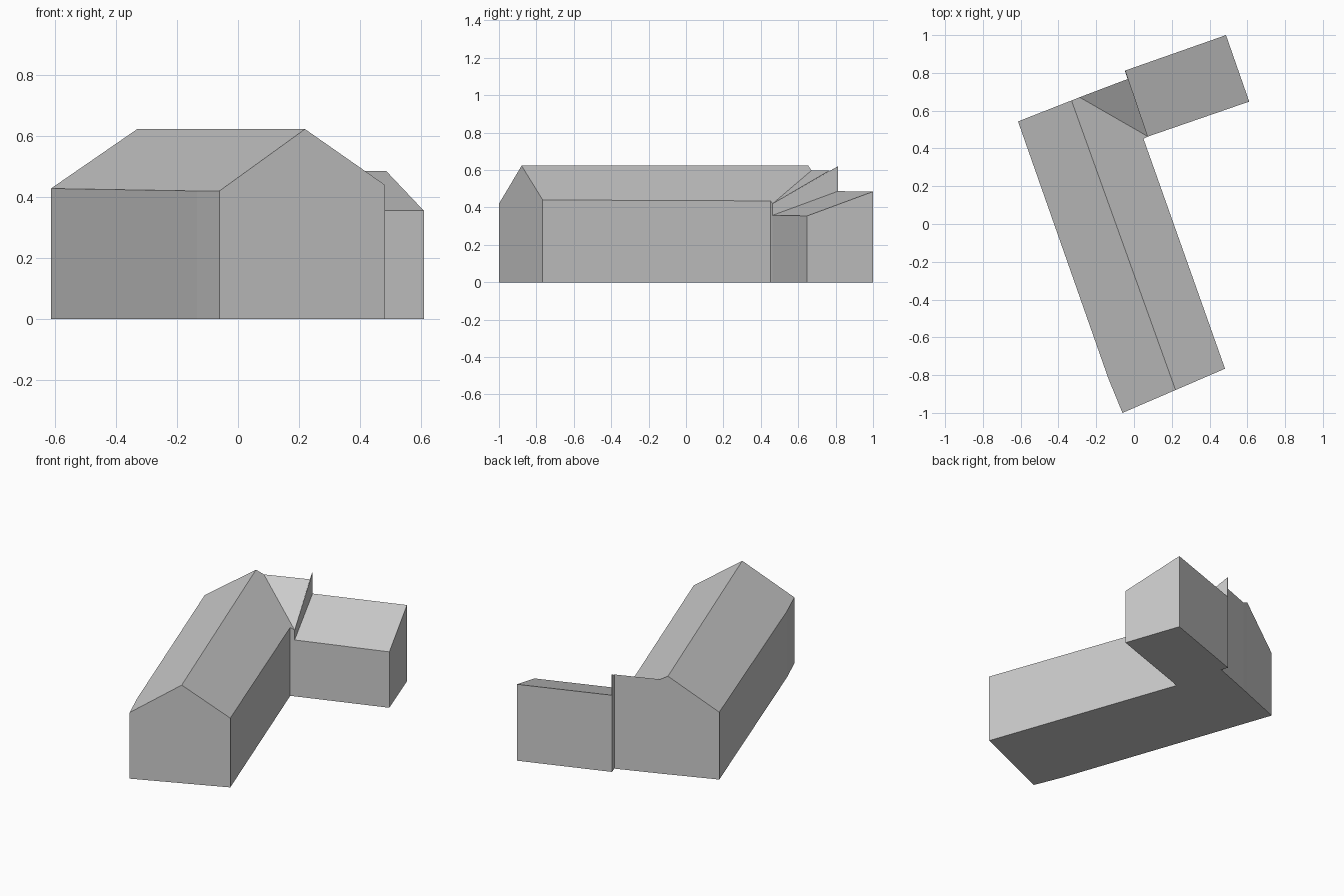
import bpy
import bmesh
import math
from mathutils import Vector

old = bpy.data.objects.get("Cube")
if old:
    bpy.data.objects.remove(old, do_unlink=True)

# One plain grey for the whole building
grey = bpy.data.materials.new("plain grey")
grey.use_nodes = True
colour = (0.6, 0.6, 0.6, 1)
grey.diffuse_color = colour
grey.node_tree.nodes["Principled BSDF"].inputs["Base Color"].default_value = colour


def building(name, corners, roofs):
    """Walls rise from the ground outline to each corner's height; roofs join the tops."""
    bm = bmesh.new()
    keys = list(corners)
    top = {k: bm.verts.new(corners[k]) for k in keys}
    base = {k: bm.verts.new((corners[k][0], corners[k][1], 0)) for k in keys}
    for a, b in zip(keys, keys[1:] + keys[:1]):
        bm.faces.new((base[a], base[b], top[b], top[a]))
    bm.faces.new([base[k] for k in reversed(keys)])
    for roof in roofs:
        bm.faces.new([top[k] for k in roof])
    # Merge the gable halves into single flat faces
    bmesh.ops.dissolve_limit(bm, angle_limit=math.radians(0.5),
                             verts=bm.verts[:], edges=bm.edges[:])
    bmesh.ops.recalc_face_normals(bm, faces=bm.faces[:])
    mesh = bpy.data.meshes.new(name)
    bm.to_mesh(mesh)
    bm.free()
    mesh.materials.append(grey)
    obj = bpy.data.objects.new(name, mesh)
    bpy.context.collection.objects.link(obj)
    return obj


# Long gabled hall with a small valley roof at its back corner
hall = {
    "front_left": (-0.061, -1.0, 0.42),
    "ridge_front": (0.22, -0.879, 0.623),
    "front_right": (0.482, -0.766, 0.44),
    "inner": (0.05, 0.452, 0.435),
    "valley_foot": (0.074, 0.463, 0.42),
    "link_back": (-0.032, 0.768, 0.598),
    "valley_top": (-0.288, 0.671, 0.598),
    "ridge_back": (-0.331, 0.654, 0.623),
    "back_left": (-0.614, 0.543, 0.428),
    "kink": (-0.135, -0.82, 0.42),
}
building("gabled_hall", hall, [
    ("ridge_front", "front_right", "inner", "valley_foot", "valley_top", "ridge_back"),
    ("valley_top", "valley_foot", "link_back"),
    ("front_left", "ridge_front", "ridge_back", "back_left", "kink"),
])

# Side wing with a single sloping roof
wing = {
    "a": (0.074, 0.463, 0.358),
    "b": (0.61, 0.648, 0.355),
    "c": (0.487, 1.0, 0.485),
    "d": (-0.045, 0.813, 0.487),
}
building("side_wing", wing, ["abcd"])

# Thin sloping wall standing between the hall and the wing
low, high = Vector((0.074, 0.463, 0.42)), Vector((-0.045, 0.813, 0.62))
across = Vector((-0.0035, -0.0012, 0))
building("dividing_wall", {"a": low, "b": high, "c": high + across, "d": low + across}, ["abcd"])
